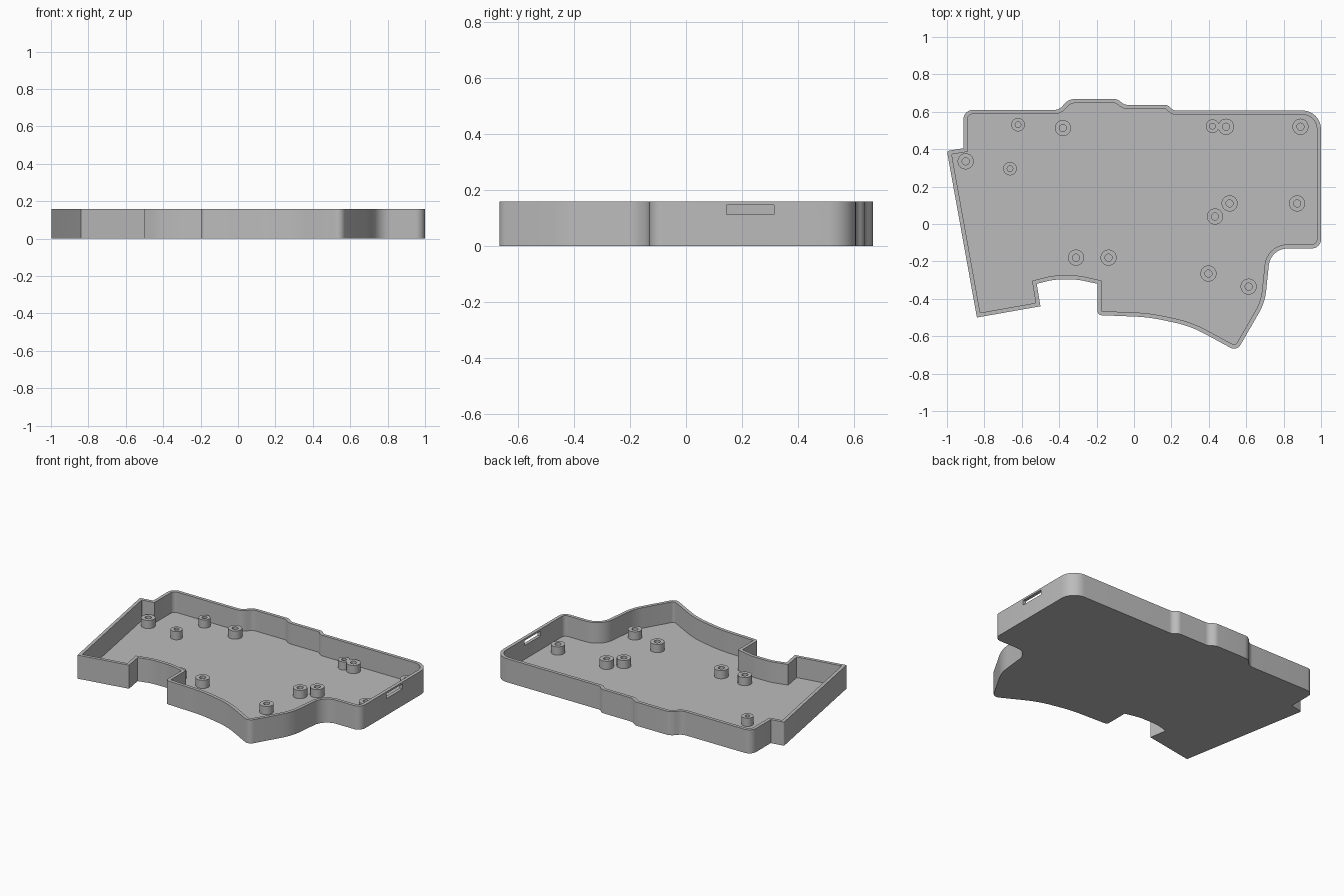
import bpy, bmesh, math
from mathutils import Vector

old = bpy.data.objects.get("Cube")
if old:
    bpy.data.objects.remove(old, do_unlink=True)

HEIGHT, FLOOR, WALL, POST_TOP = 0.158, 0.02, 0.022, 0.075

grey = bpy.data.materials.new("plain grey")
grey.use_nodes = True
colour = (0.5, 0.5, 0.5, 1)
grey.diffuse_color = colour
grey.node_tree.nodes["Principled BSDF"].inputs["Base Color"].default_value = colour


def make_object(name, bm):
    bmesh.ops.recalc_face_normals(bm, faces=bm.faces)
    mesh = bpy.data.meshes.new(name)
    bm.to_mesh(mesh)
    bm.free()
    mesh.materials.append(grey)
    obj = bpy.data.objects.new(name, mesh)
    bpy.context.collection.objects.link(obj)
    return obj


def smooth(obj):
    bpy.ops.object.select_all(action='DESELECT')
    obj.select_set(True)
    bpy.context.view_layer.objects.active = obj
    bpy.ops.object.shade_smooth_by_angle(angle=math.radians(30))


def corner_frame(pts, i):
    p = pts[i]
    a = (p - pts[i - 1])
    b = (pts[(i + 1) % len(pts)] - p)
    return p, a, b


def inset(corners, t):
    """Move every corner inwards by t and adapt its radius."""
    pts = [Vector(c[:2]) for c in corners]
    result = []
    for i, c in enumerate(corners):
        p, a, b = corner_frame(pts, i)
        a, b = a.normalized(), b.normalized()
        na, nb = Vector((-a.y, a.x)), Vector((-b.y, b.x))
        q = p + (na + nb) * t / (1 + na.dot(nb))
        turn = 1 if a.cross(b) > 0 else -1
        result.append((q.x, q.y, max(c[2] - turn * t, 0.002) if c[2] else 0))
    return result


def rounded(corners, steps=8):
    """Replace each corner with a radius by an arc."""
    pts = [Vector(c[:2]) for c in corners]
    path = []
    for i, c in enumerate(corners):
        p, a, b = corner_frame(pts, i)
        if not c[2]:
            path.append(p)
            continue
        half = abs(a.angle_signed(b)) / 2
        d = min(c[2] * math.tan(half), a.length * 0.49, b.length * 0.49)
        r = d / math.tan(half)
        start = p - a.normalized() * d
        side = 1 if a.cross(b) > 0 else -1
        n = Vector((-a.y, a.x)).normalized() * side
        centre = start + n * r
        for k in range(steps + 1):
            w = side * 2 * half * k / steps
            v = -n * r
            path.append(centre + Vector((v.x * math.cos(w) - v.y * math.sin(w),
                                         v.x * math.sin(w) + v.y * math.cos(w))))
    return path


# Outline corners, counter-clockwise: x, y, rounding radius
outline = [
    (-0.84, -0.5, 0), (-0.5, -0.44, 0), (-0.52, -0.32, 0),
    (-0.43, -0.297, 0.3), (-0.3, -0.297, 0.3), (-0.195, -0.32, 0),
    (-0.195, -0.487, 0.02), (0.08, -0.498, 0.9), (0.3, -0.545, 0.6),
    (0.55, -0.68, 0.04), (0.7, -0.42, 0.3), (0.73, -0.131, 0.1),
    (1, -0.131, 0.05), (1, 0.607, 0.1), (0.21, 0.607, 0.04),
    (0.18, 0.637, 0.04), (-0.05, 0.637, 0.05), (-0.09, 0.668, 0.05),
    (-0.35, 0.668, 0.07), (-0.4, 0.61, 0.06), (-0.912, 0.61, 0.05),
    (-0.912, 0.405, 0), (-1, 0.39, 0.01)]

# Tray: floor with a thin wall all round
bm = bmesh.new()
outer, inner = rounded(outline), rounded(inset(outline, WALL))
rings = [[bm.verts.new((p.x, p.y, z)) for p in path]
         for path, z in ((outer, 0), (outer, HEIGHT), (inner, HEIGHT), (inner, FLOOR))]
for low, high in zip(rings, rings[1:]):
    for i in range(len(low)):
        bm.faces.new((low[i - 1], low[i], high[i], high[i - 1]))
bm.faces.new(rings[0][::-1])
bm.faces.new(rings[-1])
tray = make_object("tray", bm)
smooth(tray)

# Port slot through the right-hand wall
bm = bmesh.new()
bmesh.ops.create_cube(bm, size=1)
cutter = make_object("slot_cutter", bm)
cutter.location = (1, 0.23, 0.129)
cutter.scale = (0.12, 0.17, 0.033)
cutter.hide_render = True
cutter.hide_viewport = True
cutter.display_type = 'WIRE'
cut = tray.modifiers.new("port slot", 'BOOLEAN')
cut.operation = 'DIFFERENCE'
cut.solver = 'EXACT'
cut.object = cutter


# Hollow screw posts
def post(name, x, y, radius, hole, sides=32):
    bm = bmesh.new()
    profile = ((radius, FLOOR - 0.005), (radius, POST_TOP),
               (hole, POST_TOP), (hole, FLOOR + 0.001))
    loops = [[bm.verts.new((r * math.cos(math.tau * k / sides),
                            r * math.sin(math.tau * k / sides), z))
              for k in range(sides)] for r, z in profile]
    for low, high in zip(loops, loops[1:]):
        for k in range(sides):
            bm.faces.new((low[k - 1], low[k], high[k], high[k - 1]))
    bm.faces.new(loops[0][::-1])
    bm.faces.new(loops[-1])
    obj = make_object(name, bm)
    obj.location = (x, y, 0)
    smooth(obj)


large = [(-0.38, 0.513), (-0.9, 0.335), (0.492, 0.52), (0.89, 0.52),
         (0.872, 0.11), (0.511, 0.11), (0.433, 0.04), (-0.31, -0.18),
         (-0.136, -0.18), (0.398, -0.265), (0.613, -0.335)]
small = [(-0.62, 0.531), (-0.663, 0.296), (0.42, 0.523)]
for i, (x, y) in enumerate(large):
    post(f"large_post_{i + 1}", x, y, 0.043, 0.019)
for i, (x, y) in enumerate(small):
    post(f"small_post_{i + 1}", x, y, 0.036, 0.015)
